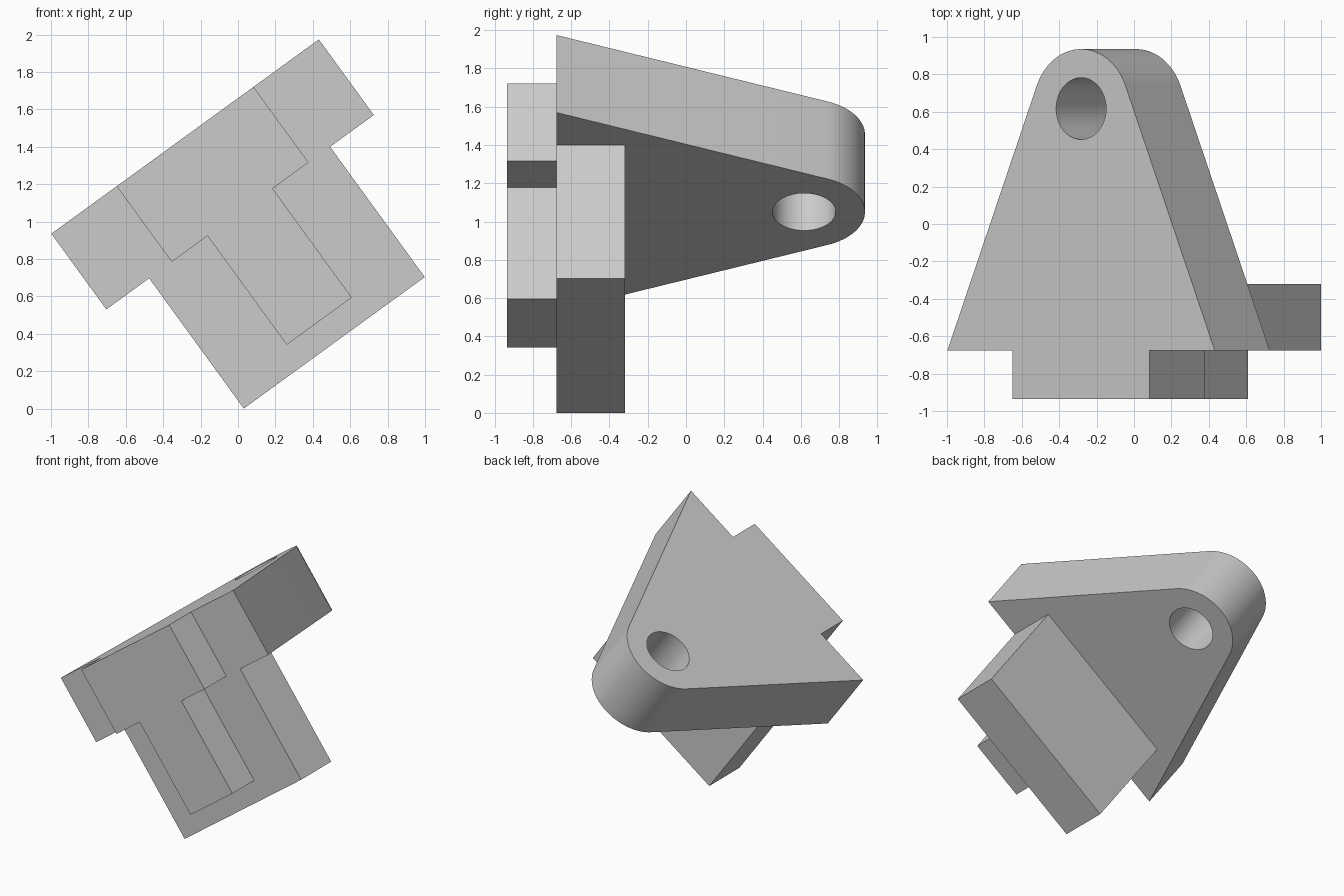
import bpy, bmesh
from math import radians, sin, cos, pi, asin, atan2, hypot
from mathutils import Matrix

cube = bpy.data.objects.get("Cube")
if cube:
    bpy.data.objects.remove(cube, do_unlink=True)

grey = bpy.data.materials.new("plain grey")
grey.use_nodes = True
grey.diffuse_color = (0.6, 0.6, 0.6, 1)
grey.node_tree.nodes["Principled BSDF"].inputs["Base Color"].default_value = (0.6, 0.6, 0.6, 1)

# Main dimensions, in the bracket's own untilted frame (plate top at z = 0)
WIDTH, THICK, MID = 1.768, 0.5, 0.884
BASE_Y, FRONT_Y, LEG_BACK_Y = -0.677, -0.935, -0.32
EYE_Y, EYE_R, HOLE_R = 0.617, 0.318, 0.165


def prism(name, points, direction):
    """Extrude a closed 3D outline along a direction."""
    bm = bmesh.new()
    face = bm.faces.new([bm.verts.new(p) for p in points])
    ext = bmesh.ops.extrude_face_region(bm, geom=[face])
    moved = [g for g in ext["geom"] if isinstance(g, bmesh.types.BMVert)]
    bmesh.ops.translate(bm, vec=direction, verts=moved)
    bmesh.ops.recalc_face_normals(bm, faces=bm.faces)
    mesh = bpy.data.meshes.new(name)
    bm.to_mesh(mesh)
    bm.free()
    mesh.materials.append(grey)
    obj = bpy.data.objects.new(name, mesh)
    bpy.context.scene.collection.objects.link(obj)
    return obj


def arc(radius, start, end, steps):
    angles = [start + (end - start) * i / steps for i in range(steps + 1)]
    return [(MID + radius * cos(a), EYE_Y + radius * sin(a), 0) for a in angles]


# Tapered plate with a rounded eye, sides tangent to the arc
rise = EYE_Y - BASE_Y
slope = atan2(rise, MID) + asin(EYE_R / hypot(rise, MID))
tangent = pi / 2 - slope
outline = [(0, BASE_Y, 0), (WIDTH, BASE_Y, 0)] + arc(EYE_R, tangent, pi - tangent, 48)
bracket = prism("bracket", outline, (0, 0, -THICK))

# Leg block under the plate
leg = prism("leg", [(x, BASE_Y, z) for x, z in
                    ((0.283, -0.25), (1.479, -0.25), (1.479, -1.361), (0.283, -1.361))],
            (0, LEG_BACK_Y - BASE_Y, 0))

# T-shaped rib on the front, flush with the plate top
half_t = [(0.452, 0), (0.452, -THICK), (0.215, -THICK), (0.215, -1.22)]
tee = [(MID + x, FRONT_Y, z) for x, z in half_t]
tee += [(MID - x, FRONT_Y, z) for x, z in reversed(half_t)]
rib = prism("rib", tee, (0, BASE_Y - FRONT_Y, 0))

# Pin hole cutter
pin = prism("pin_hole", [(x, y, 0.2) for x, y, z in arc(HOLE_R, 0, 2 * pi, 64)[:-1]],
            (0, 0, -1))

# Join the solids, cut the hole, then drop the helpers
for helper, operation in ((leg, "UNION"), (rib, "UNION"), (pin, "DIFFERENCE")):
    helper.hide_render = True
    mod = bracket.modifiers.new(helper.name, "BOOLEAN")
    mod.object, mod.operation, mod.solver = helper, operation, "EXACT"
graph = bpy.context.evaluated_depsgraph_get()
solid = bpy.data.meshes.new_from_object(bracket.evaluated_get(graph))
bracket.modifiers.clear()
bracket.data = solid
for helper in (leg, rib, pin):
    bpy.data.objects.remove(helper, do_unlink=True)

# Tilt the whole bracket so it rests on the leg corner
solid.transform(Matrix.Translation((-0.998, 0, 0.935)) @ Matrix.Rotation(radians(-36), 4, "Y"))
bpy.ops.object.select_all(action="DESELECT")
bracket.select_set(True)
bpy.context.view_layer.objects.active = bracket
bpy.ops.object.shade_smooth_by_angle(angle=radians(30))
